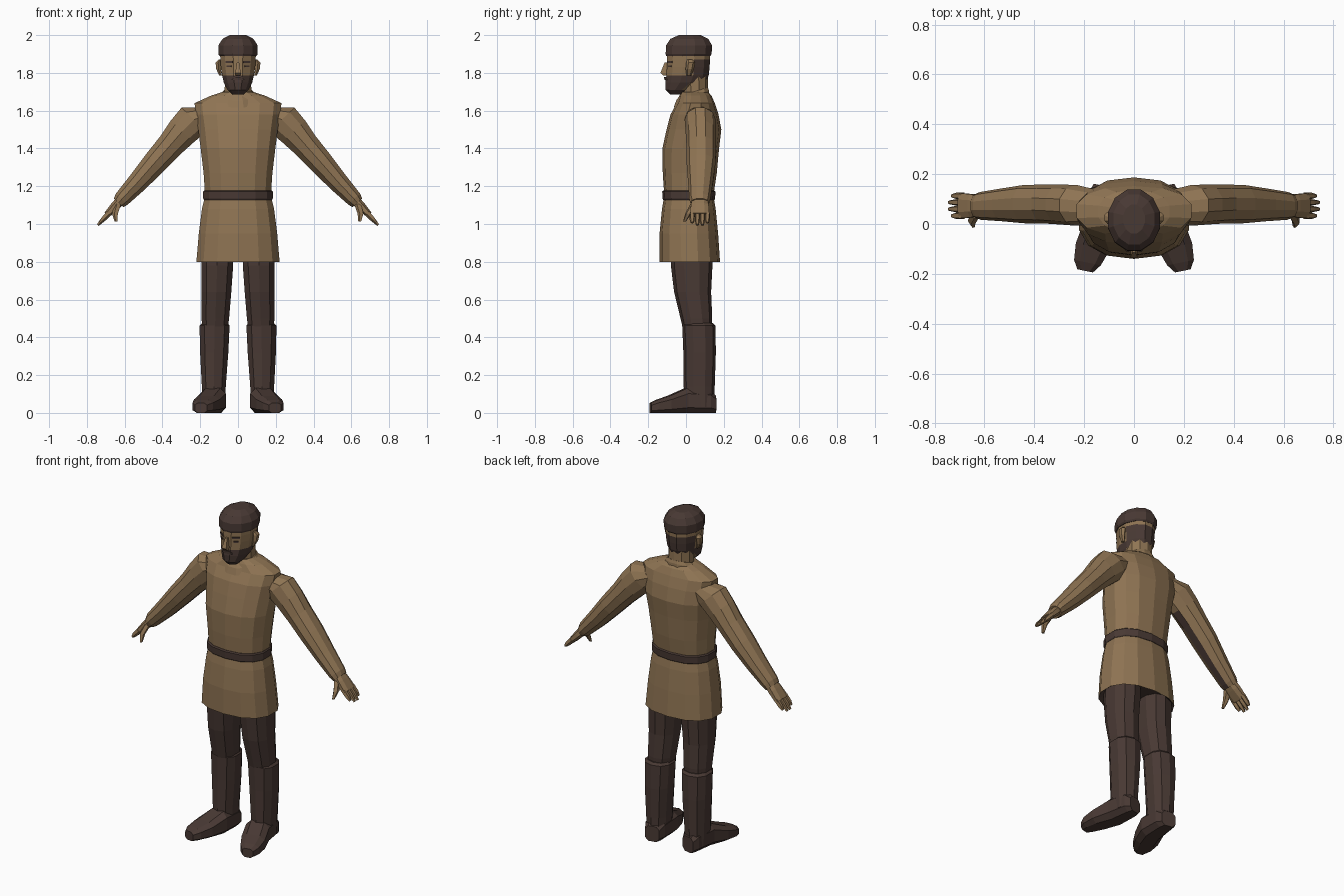
import bpy, bmesh, math
from mathutils import Vector


def material(name, rgb):
    m = bpy.data.materials.new(name)
    m.diffuse_color = (*rgb, 1)
    return m


TAN = material("tan cloth and skin", (0.275, 0.175, 0.087))
DARK = material("dark brown", (0.066, 0.041, 0.034))


def loft(name, rings, n=12, u=(1, 0, 0), v=(0, 1, 0), e=1.0, mats=(TAN,), rule=None):
    """Skin closed cross-sections; ring = (x, y, z, half size along u, half size along v)."""
    bm = bmesh.new()
    u, v = Vector(u), Vector(v)
    loops = []
    for x, y, z, ru, rv in rings:
        loop = []
        for i in range(n):
            a = 2 * math.pi * (i + 0.5) / n
            c, s = math.cos(a), math.sin(a)
            c = math.copysign(abs(c) ** e, c)
            s = math.copysign(abs(s) ** e, s)
            loop.append(bm.verts.new(Vector((x, y, z)) + u * ru * c + v * rv * s))
        loops.append(loop)
    for p, q in zip(loops, loops[1:]):
        for i in range(n):
            j = (i + 1) % n
            bm.faces.new((p[i], p[j], q[j], q[i]))
    bm.faces.new(loops[0])
    bm.faces.new(loops[-1])
    bmesh.ops.recalc_face_normals(bm, faces=bm.faces)
    if rule:
        bm.normal_update()
        for f in bm.faces:
            f.material_index = int(rule(f.calc_center_median(), f.normal))
    me = bpy.data.meshes.new(name)
    bm.to_mesh(me)
    bm.free()
    for m in mats:
        me.materials.append(m)
    ob = bpy.data.objects.new(name, me)
    bpy.context.collection.objects.link(ob)
    return ob


BOTH = (TAN, DARK)

# Tunic: skirt, chest and sloping shoulders; dark lining under the hem
loft("tunic", [
    (0, 0.02, 0.83, 0.19, 0.13), (0, 0.02, 0.80, 0.225, 0.16),
    (0, 0.015, 0.95, 0.212, 0.155), (0, 0.015, 1.08, 0.195, 0.142),
    (0, 0.015, 1.15, 0.178, 0.130), (0, 0.02, 1.27, 0.186, 0.143),
    (0, 0.025, 1.40, 0.202, 0.150), (0, 0.042, 1.50, 0.215, 0.145),
    (0, 0.045, 1.58, 0.228, 0.127), (0, 0.052, 1.64, 0.235, 0.100),
    (0, 0.05, 1.68, 0.145, 0.085), (0, 0.045, 1.70, 0.08, 0.07)],
    n=14, e=0.85, mats=BOTH, rule=lambda c, nrm: c.z < 0.835 and nrm.z < -0.2)

# Belt and collar
loft("belt", [(0, 0.015, 1.128, 0.184, 0.136), (0, 0.015, 1.134, 0.188, 0.139),
              (0, 0.015, 1.172, 0.188, 0.141), (0, 0.015, 1.178, 0.182, 0.134)],
     n=14, e=0.85, mats=(DARK,))
loft("collar", [(0, 0.03, 1.645, 0.115, 0.098), (0, 0.035, 1.68, 0.098, 0.09),
                (0, 0.04, 1.70, 0.08, 0.078)], v=(0, 1, 0.3))

# Neck and head, with beard and hair at the back coloured by position
loft("neck", [(0, 0.05, 1.62, 0.075, 0.07), (0, 0.045, 1.79, 0.073, 0.07)], n=10)


def hairy(c, nrm):
    beard = c.z < 1.775 and c.y < 0.02
    back = c.y > 0.055 and 1.75 < c.z < 1.87
    return beard or back


loft("head", [
    (0, -0.045, 1.685, 0.032, 0.04), (0, -0.04, 1.71, 0.058, 0.07),
    (0, -0.003, 1.75, 0.078, 0.11), (0, 0.008, 1.785, 0.087, 0.116),
    (0, 0.012, 1.83, 0.094, 0.117), (0, 0.013, 1.87, 0.097, 0.118),
    (0, 0.015, 1.92, 0.098, 0.118)], mats=BOTH, rule=hairy)
loft("hair_cap", [
    (0, 0.012, 1.89, 0.102, 0.121), (0, 0.014, 1.90, 0.108, 0.126),
    (0, 0.016, 1.945, 0.108, 0.126), (0, 0.018, 1.98, 0.085, 0.104),
    (0, 0.02, 2.0, 0.045, 0.06)], mats=(DARK,))

# Nose and moustache
loft("nose", [(0, -0.112, 1.785, 0.018, 0.012), (0, -0.120, 1.80, 0.021, 0.022),
              (0, -0.105, 1.855, 0.009, 0.012)], n=4)
loft("moustache", [(0, -0.104, 1.762, 0.04, 0.010), (0, -0.106, 1.778, 0.025, 0.010)],
     n=6, mats=(DARK,))

for s, side in ((1, "left"), (-1, "right")):
    # Ear, brow and eye
    loft(side + "_ear", [(s * 0.092, 0.015, 1.785, 0.008, 0.012),
                         (s * 0.103, 0.02, 1.82, 0.014, 0.022),
                         (s * 0.105, 0.025, 1.855, 0.016, 0.024),
                         (s * 0.097, 0.02, 1.87, 0.008, 0.014)], n=6)
    c, d = math.cos(0.61), math.sin(0.61) * s
    for part, z, w, h in (("eye", 1.834, 0.014, 0.004), ("brow", 1.858, 0.023, 0.005)):
        loft(f"{side}_{part}", [(s * 0.046, -0.085, z - h, w, 0.006),
                                (s * 0.046, -0.085, z + h, w, 0.006)],
             n=4, u=(c * 1.41, d * 1.41, 0), v=(-d, c, 0), mats=(DARK,))

    # Sleeve with a dark underside seam
    u = (s * 0.73, 0, 0.68)
    loft(side + "_sleeve", [
        (s * 0.16, 0.07, 1.58, 0.06, 0.07), (s * 0.232, 0.075, 1.553, 0.097, 0.082),
        (s * 0.295, 0.078, 1.49, 0.088, 0.080), (s * 0.36, 0.08, 1.415, 0.075, 0.078),
        (s * 0.44, 0.08, 1.325, 0.068, 0.077), (s * 0.53, 0.077, 1.222, 0.057, 0.066),
        (s * 0.615, 0.073, 1.132, 0.045, 0.056), (s * 0.632, 0.073, 1.112, 0.036, 0.05)],
        n=10, u=u, mats=BOTH,
        rule=lambda p, nrm: nrm.dot(Vector(u)) < -0.9 and 0.25 < abs(p.x) < 0.6)

    # Hand with fingers and thumb
    loft(side + "_hand", [(s * 0.615, 0.073, 1.132, 0.028, 0.042),
                          (s * 0.65, 0.073, 1.095, 0.026, 0.05),
                          (s * 0.695, 0.073, 1.048, 0.018, 0.054)], n=8, u=u, e=0.8)
    for k, y in enumerate((0.033, 0.06, 0.087, 0.113)):
        tip = 0.742 - 0.012 * (k in (0, 3))
        loft(f"{side}_finger_{k + 1}", [
            (s * 0.685, y, 1.057, 0.017, 0.014), (s * 0.715, y, 1.025, 0.014, 0.014),
            (s * tip, y, 1.715 - tip + 0.022, 0.007, 0.008)], n=5, u=u)
    loft(side + "_thumb", [(s * 0.635, 0.045, 1.105, 0.02, 0.024),
                           (s * 0.65, 0.012, 1.055, 0.017, 0.017),
                           (s * 0.645, -0.008, 1.012, 0.008, 0.008)], n=5)

    # Trouser leg
    loft(side + "_trouser_leg", [
        (s * 0.110, 0.03, 0.86, 0.088, 0.11), (s * 0.110, 0.03, 0.78, 0.088, 0.11),
        (s * 0.115, 0.035, 0.64, 0.083, 0.098), (s * 0.120, 0.055, 0.50, 0.076, 0.084),
        (s * 0.122, 0.06, 0.44, 0.07, 0.075)], n=10, e=0.85, mats=(DARK,))

    # Boot shaft and outward-turned foot
    loft(side + "_boot_shaft", [
        (s * 0.122, 0.065, 0.475, 0.07, 0.078), (s * 0.124, 0.068, 0.462, 0.083, 0.088),
        (s * 0.126, 0.072, 0.32, 0.078, 0.086), (s * 0.128, 0.07, 0.14, 0.066, 0.082),
        (s * 0.128, 0.07, 0.03, 0.062, 0.08)], n=10, e=0.85, mats=(DARK,))
    loft(side + "_boot_foot", [
        (s * 0.12, 0.153, 0.045, 0.045, 0.045), (s * 0.122, 0.12, 0.06, 0.062, 0.06),
        (s * 0.132, 0.0, 0.065, 0.073, 0.065), (s * 0.165, -0.09, 0.045, 0.074, 0.045),
        (s * 0.187, -0.155, 0.034, 0.058, 0.034), (s * 0.196, -0.188, 0.026, 0.034, 0.026)],
        n=8, u=(0.97, s * 0.2, 0), v=(0, 0, 1.07), e=0.65, mats=(DARK,))
